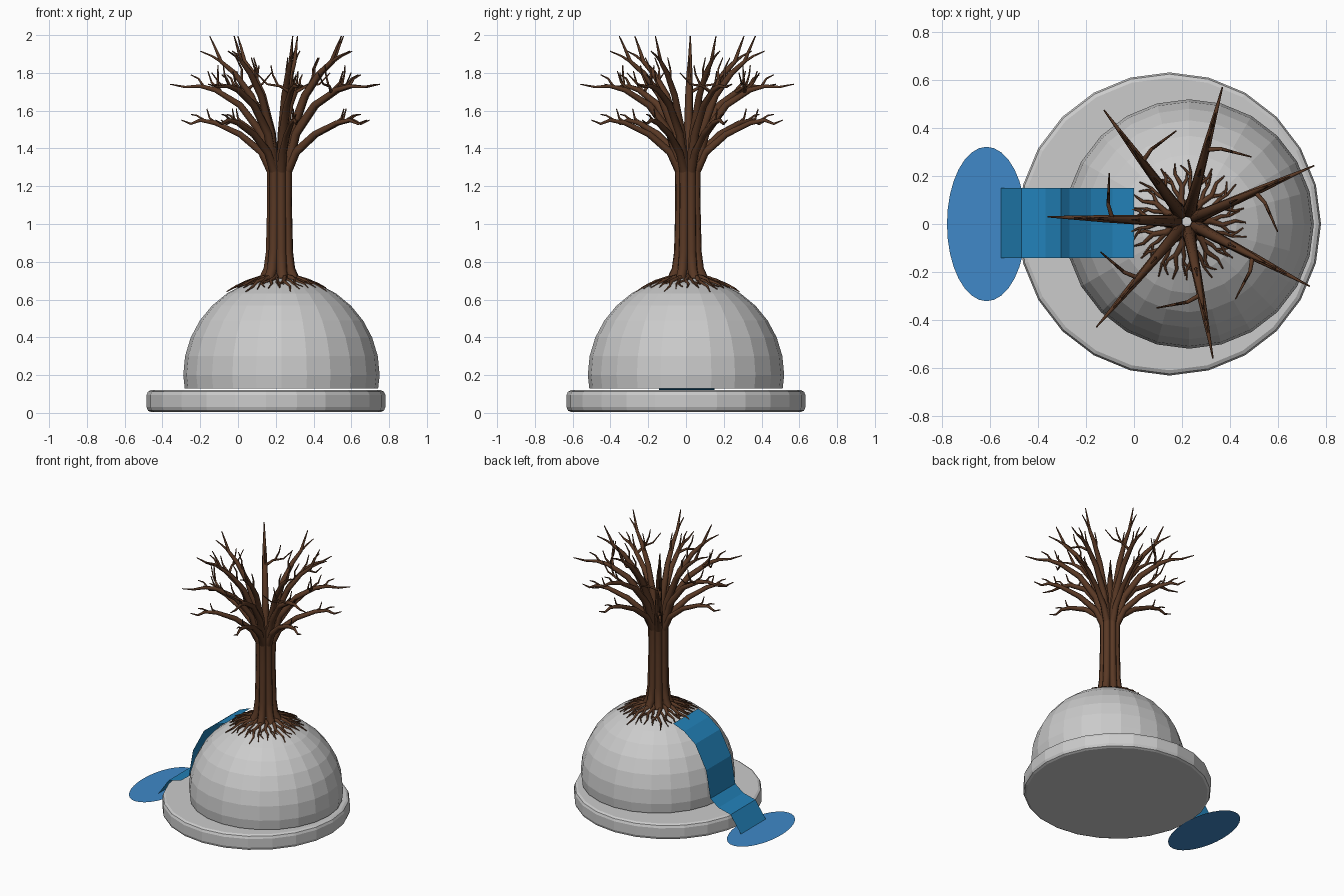
import bpy, bmesh, math
from mathutils import Vector

if "Cube" in bpy.data.objects:
    bpy.data.objects.remove(bpy.data.objects["Cube"])

CX, CY = 0.22, 0.01            # tree axis
DOME_X, DOME_Z, DOME_R = 0.23, 0.2, 0.52


def material(name, rgb):
    m = bpy.data.materials.new(name)
    m.diffuse_color = (*rgb, 1)
    m.use_nodes = True
    m.node_tree.nodes["Principled BSDF"].inputs["Base Color"].default_value = m.diffuse_color
    return m


def mesh_object(name, bm, mat=None):
    me = bpy.data.meshes.new(name)
    bm.to_mesh(me)
    bm.free()
    ob = bpy.data.objects.new(name, me)
    bpy.context.collection.objects.link(ob)
    if mat:
        me.materials.append(mat)
    return ob


def lathe(name, profile, x, segments):
    """Revolve (radius, z) points about a vertical axis at the given x."""
    bm = bmesh.new()
    vs = [bm.verts.new((r, 0, z)) for r, z in profile]
    es = [bm.edges.new(p) for p in zip(vs, vs[1:])]
    bmesh.ops.spin(bm, geom=vs + es, cent=(0, 0, 0), axis=(0, 0, 1),
                   angle=math.tau, steps=segments, use_duplicate=False)
    bmesh.ops.remove_doubles(bm, verts=bm.verts, dist=1e-4)
    bmesh.ops.recalc_face_normals(bm, faces=bm.faces)
    ob = mesh_object(name, bm)
    ob.location.x = x
    return ob


bark = material("bark", (0.10, 0.04, 0.018))
water = material("water", (0.016, 0.22, 0.48))
pond = material("pond", (0.05, 0.25, 0.58))

# round bevelled base
lathe("base_disc", [(0, 0.005), (0.61, 0.005), (0.625, 0.012), (0.632, 0.03), (0.632, 0.095),
                    (0.625, 0.112), (0.61, 0.12), (0, 0.12)], 0.148, 24)

# rock dome, cut just below its widest ring
dome = [(0.512, 0.13)]
for i in range(9):
    a = math.radians(i * 11.25)
    dome.append((DOME_R * math.cos(a), DOME_Z + DOME_R * math.sin(a)))
dome[-1] = (0, DOME_Z + DOME_R)
lathe("dome", dome, DOME_X, 24)

# waterfall ribbon
bm = bmesh.new()
path = [(0, 0.675), (-0.09, 0.64), (-0.18, 0.57), (-0.27, 0.40),
        (-0.305, 0.2), (-0.37, 0.15), (-0.47, 0.125), (-0.555, 0.004)]
rows = [[bm.verts.new((x, y, z)) for y in (-0.142, 0.15)] for x, z in path]
for a, b in zip(rows, rows[1:]):
    bm.faces.new((a[0], a[1], b[1], b[0]))
bmesh.ops.recalc_face_normals(bm, faces=bm.faces)
mesh_object("waterfall", bm, water)

# oval pool
bm = bmesh.new()
bmesh.ops.create_circle(bm, cap_ends=True, segments=32, radius=1)
pool = mesh_object("pool", bm, pond)
pool.scale = (0.165, 0.322, 1)
pool.location = (-0.615, 0, 0)


def tubes(name, sides_resolution=1):
    cu = bpy.data.curves.new(name, 'CURVE')
    cu.dimensions = '3D'
    cu.bevel_depth = 1
    cu.bevel_resolution = sides_resolution
    cu.use_fill_caps = True
    cu.materials.append(bark)
    bpy.context.collection.objects.link(bpy.data.objects.new(name, cu))
    return cu


def strand(cu, pts, r0, r1, angle):
    """Tapered tube; pts are (radial, z) or (radial, z, sideways) in a fan at this angle."""
    sp = cu.splines.new('POLY')
    sp.points.add(len(pts) - 1)
    c, s = math.cos(angle), math.sin(angle)
    for i, p in enumerate(pts):
        r, z, t = (*p, 0)[:3]
        sp.points[i].co = (CX + r * c - t * s, CY + r * s + t * c, z, 1)
        sp.points[i].radius = r0 + (r1 - r0) * i / (len(pts) - 1)


trunk, branches, roots = tubes("trunk"), tubes("branches"), tubes("roots")

# one fan of branches, repeated seven times: (points, start radius, end radius)
FAN = [
    ([(0.045, 1.28), (0.095, 1.38), (0.21, 1.475), (0.34, 1.535), (0.42, 1.55), (0.47, 1.53), (0.52, 1.55)], 0.026, 0.003),
    ([(0.33, 1.53), (0.37, 1.56), (0.385, 1.61)], 0.009, 0.003),
    ([(0.39, 1.545), (0.44, 1.575), (0.47, 1.58)], 0.007, 0.003),
    ([(0.045, 1.3), (0.095, 1.48), (0.21, 1.63), (0.34, 1.71), (0.42, 1.73), (0.5, 1.725), (0.58, 1.74)], 0.028, 0.003),
    ([(0.31, 1.7), (0.36, 1.75), (0.38, 1.81)], 0.009, 0.003),
    ([(0.4, 1.725), (0.43, 1.77), (0.47, 1.79)], 0.008, 0.003),
    ([(0.045, 1.3), (0.07, 1.48), (0.15, 1.68), (0.24, 1.8), (0.31, 1.86), (0.34, 1.93), (0.37, 1.995)], 0.028, 0.003),
    ([(0.31, 1.86), (0.36, 1.89), (0.42, 1.915)], 0.009, 0.003),
    ([(0.2, 1.75), (0.2, 1.82), (0.23, 1.88)], 0.008, 0.003),
    # twig growing sideways out of the fan
    ([(0.31, 1.695), (0.33, 1.73, -0.06), (0.33, 1.74, -0.13), (0.33, 1.8, -0.19)], 0.010, 0.003),
    ([(0.33, 1.73, -0.07), (0.33, 1.79, -0.1), (0.33, 1.84, -0.11)], 0.007, 0.003),
]

# one root with forks: (radius from axis, sideways offset)
ROOT = [
    ([(0.05, 0), (0.11, 0.008), (0.17, -0.01), (0.23, 0.012), (0.28, 0.005)], 0.018, 0.003),
    ([(0.11, 0.006), (0.16, 0.03), (0.2, 0.035), (0.25, 0.06)], 0.010, 0.003),
    ([(0.16, -0.006), (0.2, -0.04), (0.24, -0.045)], 0.009, 0.003),
    ([(0.19, 0.034), (0.21, 0.065), (0.22, 0.085)], 0.006, 0.003),
]


def on_dome(r, t):
    return DOME_Z + math.sqrt(DOME_R ** 2 - r * r - t * t) + 0.004


for k in range(7):
    a = math.radians(178) + k * math.tau / 7
    strand(trunk, [(0.085, 0.705), (0.06, 0.76), (0.048, 0.85), (0.042, 1.1), (0.044, 1.3), (0.06, 1.4)],
           0.029, 0.026, a)
    for pts, r0, r1 in FAN:
        strand(branches, pts, r0, r1, a)
    for turn, size in ((0, 1), (math.tau / 14, 0.88)):
        for pts, r0, r1 in ROOT:
            flat = [(r * size, t * size) for r, t in pts]
            strand(roots, [(r, on_dome(r, t), t) for r, t in flat], r0, r1, a + turn)
